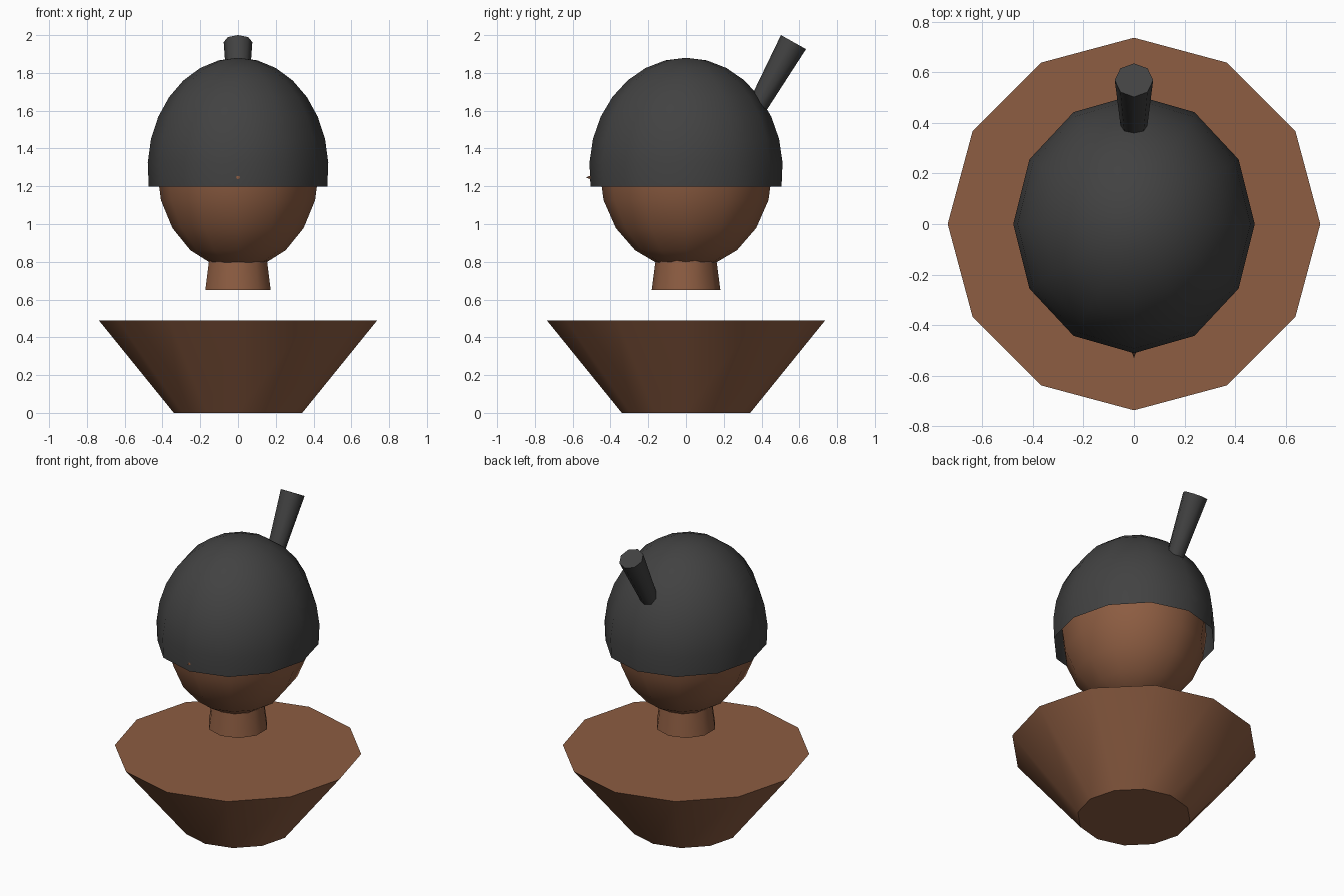
import bpy, bmesh, math
from mathutils import Matrix, Vector

if "Cube" in bpy.data.objects:
    bpy.data.objects.remove(bpy.data.objects["Cube"])


def material(name, rgb):
    m = bpy.data.materials.new(name)
    m.diffuse_color = (*rgb, 1.0)
    m.use_nodes = True
    m.node_tree.nodes["Principled BSDF"].inputs["Base Color"].default_value = m.diffuse_color
    return m


skin = material("brown_skin", (0.266, 0.109, 0.054))
dark = material("charcoal_hair", (0.054, 0.054, 0.054))


def lathe(name, profile, sides, mat, sx=1.0, xform=None, cap=False):
    """Revolve (radius, z) points, bottom to top, with a vertex on the y axis."""
    bm = bmesh.new()
    rings = []
    for r, z in profile:
        ring = []
        for i in range(sides):
            a = math.pi / 2 + 2 * math.pi * i / sides
            ring.append(bm.verts.new((r * sx * math.cos(a), r * math.sin(a), z)))
        rings.append(ring)
    for lo, hi in zip(rings, rings[1:]):
        for i in range(sides):
            j = (i + 1) % sides
            bm.faces.new((lo[i], lo[j], hi[j], hi[i]))
    if cap:
        bm.faces.new(rings[0][::-1])
        bm.faces.new(rings[-1])
    bmesh.ops.remove_doubles(bm, verts=bm.verts, dist=1e-5)
    if xform:
        bm.transform(xform)
    me = bpy.data.meshes.new(name)
    bm.to_mesh(me)
    bm.free()
    me.materials.append(mat)
    ob = bpy.data.objects.new(name, me)
    bpy.context.collection.objects.link(ob)
    bpy.ops.object.select_all(action='DESELECT')
    ob.select_set(True)
    bpy.context.view_layer.objects.active = ob
    bpy.ops.object.shade_smooth_by_angle(angle=math.radians(47))
    return ob


def dome(radius, height, centre, rings, end):
    """Elliptic profile from polar angle 'end' up to the top pole."""
    pts = []
    for k in range(rings, -1, -1):
        t = end * k / rings
        pts.append((radius * math.sin(t), centre + height * math.cos(t)))
    return pts


ASPECT = 0.935  # head is a little narrower than deep

# Torso: flared twelve-sided block
lathe("torso", [(0.34, 0), (0.737, 0.49)], 12, skin, cap=True)

# Neck
lathe("neck", [(0.182, 0.65), (0.152, 0.88)], 10, skin, cap=True)

# Head
lathe("head", dome(0.459, 0.53, 1.29, 10, math.pi), 12, skin, ASPECT)

# Hair: open cap reaching just below the widest ring
lathe("hair_cap", dome(0.512, 0.59, 1.29, 8, 0.55 * math.pi), 12, dark, ASPECT)

# Nose: small cone whose tip pokes through the hair
nose = Matrix.Translation((0, -0.40, 1.247)) @ Matrix.Rotation(math.pi / 2, 4, 'X')
lathe("nose", [(0.05, 0), (0.0, 0.13)], 8, skin, xform=nose)

# Ponytail: tapered eight-sided rod leaning back
tilt = math.radians(29.3)
length = 0.42
axis = Vector((0, math.sin(tilt), math.cos(tilt)))
base = Vector((0, 0.569, 1.963)) - axis * length
tail = Matrix.Translation(base) @ Matrix.Rotation(-tilt, 4, 'X')
lathe("ponytail", [(0.05, 0), (0.076, length)], 8, dark, xform=tail, cap=True)
